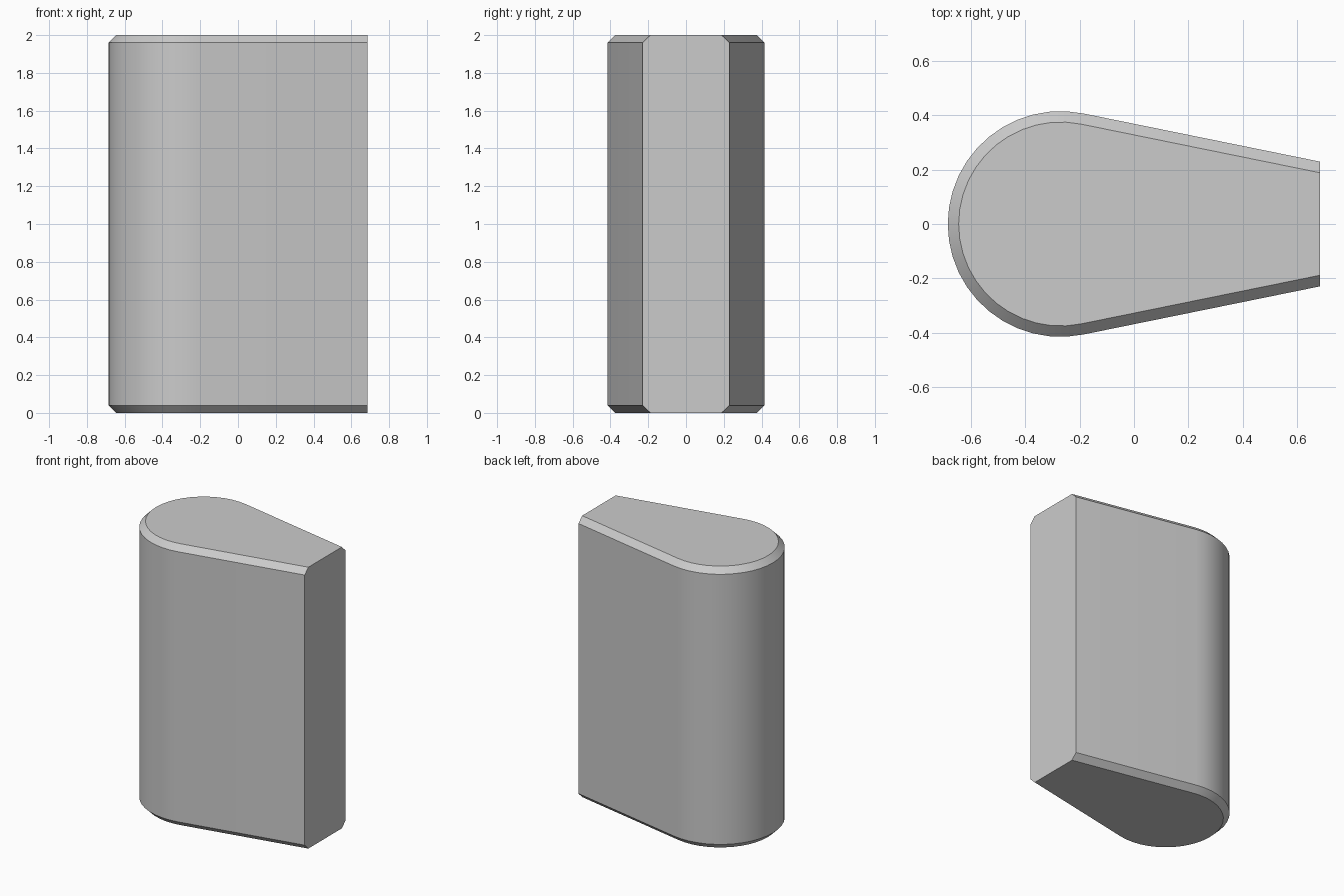
import bpy, bmesh, math

if "Cube" in bpy.data.objects:
    bpy.data.objects.remove(bpy.data.objects["Cube"], do_unlink=True)

HEIGHT, CHAMFER = 2.0, 0.04
CENTRE_X, RADIUS, END_X = -0.27, 0.415, 0.685
TAPER = math.radians(11.5)
STEPS = 24


def teardrop(inset):
    """Round nose with tangent tapering sides, cut flat at the end."""
    r = RADIUS - inset
    start = math.pi / 2 - TAPER
    sweep = math.pi + 2 * TAPER
    pts = []
    for i in range(STEPS + 1):
        a = start + sweep * i / STEPS
        pts.append((CENTRE_X + r * math.cos(a), r * math.sin(a)))
    end_y = (r - (END_X - CENTRE_X) * math.sin(TAPER)) / math.cos(TAPER)
    return pts + [(END_X, -end_y), (END_X, end_y)]


# Grey finish
grey = bpy.data.materials.new("plain_grey")
grey.use_nodes = True
grey.diffuse_color = (0.6, 0.6, 0.6, 1)
grey.node_tree.nodes["Principled BSDF"].inputs["Base Color"].default_value = (0.6, 0.6, 0.6, 1)

# Body: stacked outlines, chamfered at bottom and top except on the flat end
bm = bmesh.new()
levels = [(0, CHAMFER), (CHAMFER, 0), (HEIGHT - CHAMFER, 0), (HEIGHT, CHAMFER)]
rings = [[bm.verts.new((x, y, z)) for x, y in teardrop(inset)] for z, inset in levels]
count = len(rings[0])
nose_end = count - 2

for low, high in zip(rings, rings[1:]):
    for i in range(count - 1):
        if i != nose_end:
            j = i + 1
            bm.faces.new((low[i], low[j], high[j], high[i]))
    bm.faces.new((low[-1], low[0], high[0], high[-1]))

# Flat end and caps
bm.faces.new([r[-2] for r in rings] + [r[-1] for r in reversed(rings)])
bm.faces.new(rings[-1])
bm.faces.new(rings[0][::-1])
bmesh.ops.recalc_face_normals(bm, faces=bm.faces)

mesh = bpy.data.meshes.new("teardrop_body")
bm.to_mesh(mesh)
bm.free()
mesh.materials.append(grey)
body = bpy.data.objects.new("teardrop_body", mesh)
bpy.context.collection.objects.link(body)

# Smooth nose with crisp chamfers
bpy.ops.object.select_all(action="DESELECT")
body.select_set(True)
bpy.context.view_layer.objects.active = body
bpy.ops.object.shade_smooth_by_angle(angle=math.radians(25))
